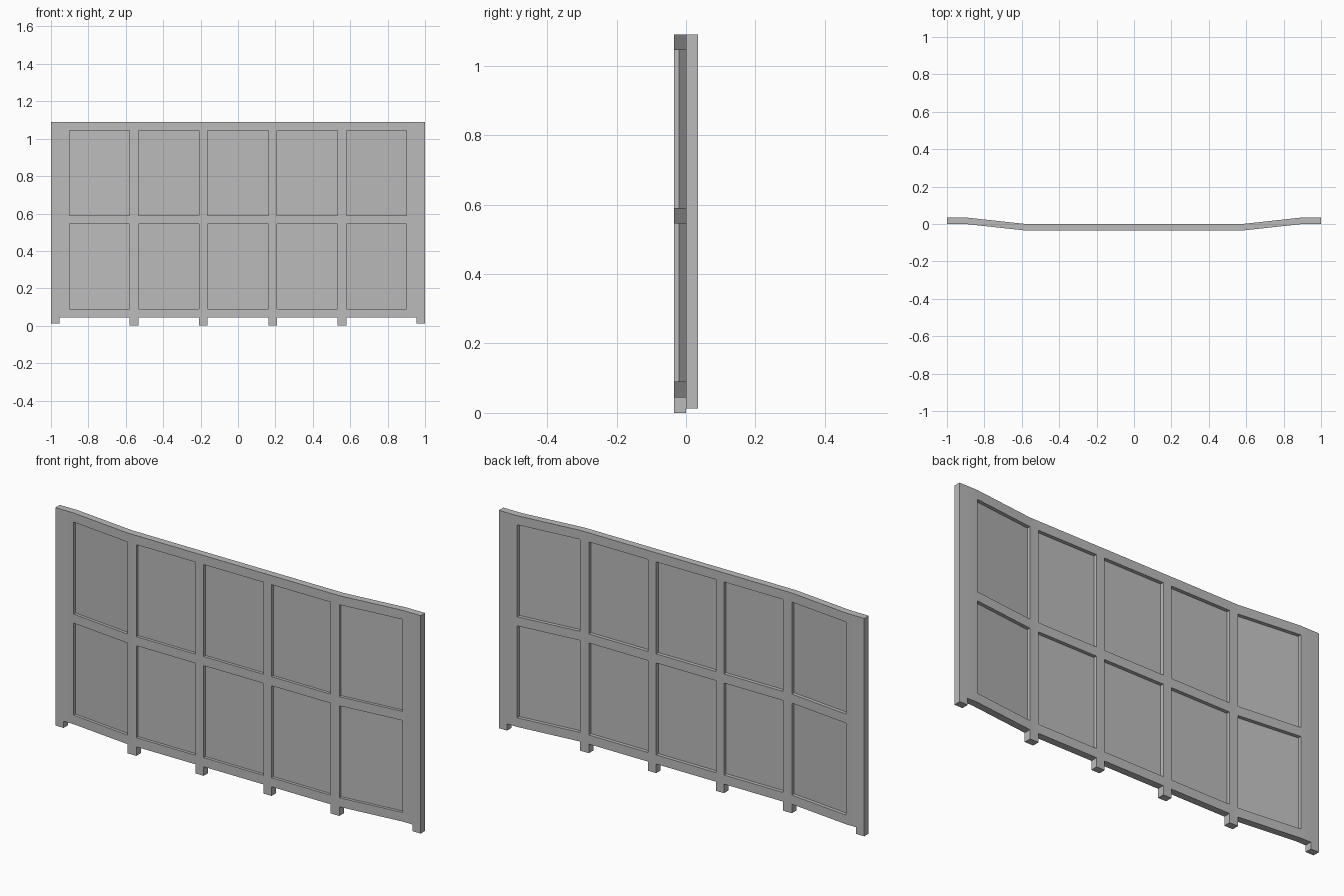
import bpy
import bmesh

cube = bpy.data.objects.get("Cube")
if cube:
    bpy.data.objects.remove(cube, do_unlink=True)

DEPTH = 0.035
HALF_X = [0.163, 0.208, 0.532, 0.579, 0.9, 0.955, 1.0]
XS = [-x for x in reversed(HALF_X)] + HALF_X
ZS = [0.045, 0.09, 0.545, 0.59, 1.045, 1.09]

grey = bpy.data.materials.new("Plain grey")
grey.use_nodes = True
COLOUR = (0.5, 0.5, 0.5, 1)
grey.diffuse_color = COLOUR
grey.node_tree.nodes["Principled BSDF"].inputs["Base Color"].default_value = COLOUR


def front_y(x):
    """Plan line: flat middle, sloping wings, flat ends."""
    t = (abs(x) - 0.579) / (0.9 - 0.579)
    return -DEPTH + DEPTH * min(max(t, 0), 1)


def build_sheet(name, cells, offset, thickness):
    """Join rectangular cells along the plan line and thicken them backwards."""
    bm = bmesh.new()
    for x0, x1, z0, z1 in cells:
        corners = ((x0, z0), (x1, z0), (x1, z1), (x0, z1))
        bm.faces.new([bm.verts.new((x, front_y(x) + offset, z)) for x, z in corners])
    bmesh.ops.remove_doubles(bm, verts=bm.verts[:], dist=0.0001)
    result = bmesh.ops.extrude_face_region(bm, geom=bm.faces[:], use_keep_orig=True)
    moved = [g for g in result["geom"] if isinstance(g, bmesh.types.BMVert)]
    bmesh.ops.translate(bm, verts=moved, vec=(0, thickness, 0))
    bmesh.ops.recalc_face_normals(bm, faces=bm.faces[:])
    mesh = bpy.data.meshes.new(name)
    bm.to_mesh(mesh)
    bm.free()
    mesh.materials.append(grey)
    obj = bpy.data.objects.new(name, mesh)
    bpy.context.collection.objects.link(obj)
    bpy.ops.object.select_all(action="DESELECT")
    obj.select_set(True)
    bpy.context.view_layer.objects.active = obj
    bpy.ops.object.shade_smooth_by_angle(angle=0.5)


# Sort the grid cells into openings, frame members and feet
frame, openings = [], []
for i, (x0, x1) in enumerate(zip(XS, XS[1:])):
    is_bay = x1 - x0 > 0.2
    for j, (z0, z1) in enumerate(zip(ZS, ZS[1:])):
        target = openings if is_bay and j % 2 else frame
        target.append((x0, x1, z0, z1))
    # Feet below the posts; the end feet are slightly shorter
    at_end = max(abs(x0), abs(x1)) > 0.99
    if at_end or (not is_bay and max(abs(x0), abs(x1)) < 0.6):
        frame.append((x0, x1, 0.012 if at_end else 0, ZS[0]))

build_sheet("frame_with_feet", frame, 0, DEPTH)
build_sheet("inset_panels", openings, 0.0145, 0.003)
